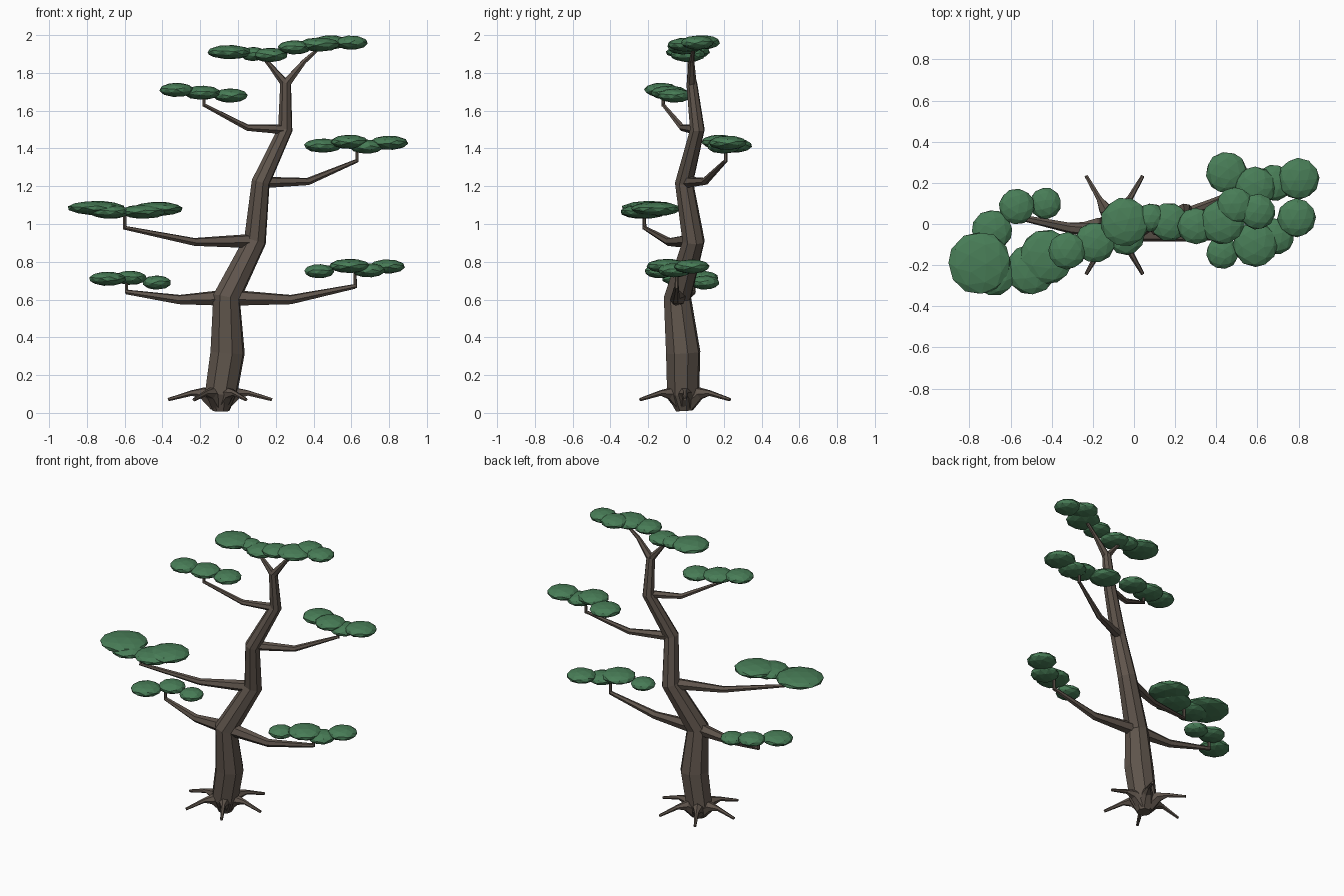
import bpy, bmesh, math
from mathutils import Vector, Matrix


def material(name, rgb):
    m = bpy.data.materials.new(name)
    m.diffuse_color = (*rgb, 1)
    return m


BARK = material("bark", (0.115, 0.09, 0.072))
LEAF = material("foliage", (0.065, 0.205, 0.095))


def finish(name, bm, mat):
    bmesh.ops.recalc_face_normals(bm, faces=bm.faces[:])
    mesh = bpy.data.meshes.new(name)
    bm.to_mesh(mesh)
    bm.free()
    mesh.materials.append(mat)
    ob = bpy.data.objects.new(name, mesh)
    bpy.context.collection.objects.link(ob)
    return ob


def limb(name, pts, sides):
    """Tapered faceted tube through (x, y, z, radius) points, mitred at bends."""
    bm = bmesh.new()
    pos = [Vector(p[:3]) for p in pts]
    segs = [(b - a).normalized() for a, b in zip(pos, pos[1:])]
    side = segs[0].cross(Vector((0.13, 1, 0.21))).normalized()
    rings = []
    for i, p in enumerate(pos):
        t = (segs[max(i - 1, 0)] + segs[min(i, len(segs) - 1)]).normalized()
        side = (side - t * side.dot(t)).normalized()
        up = t.cross(side)
        ring = []
        for k in range(sides):
            a = math.tau * (k + 0.5) / sides
            ring.append(bm.verts.new(p + (side * math.cos(a) + up * math.sin(a)) * pts[i][3]))
        rings.append(ring)
    for a, b in zip(rings, rings[1:]):
        for k in range(sides):
            n = (k + 1) % sides
            bm.faces.new((a[k], a[n], b[n], b[k]))
    bm.faces.new(rings[0])
    bm.faces.new(rings[-1])
    return finish(name, bm, BARK)


def pad(name, clumps):
    """Foliage pad of flattened low-poly balls (x, y, z, radius)."""
    bm = bmesh.new()
    for i, (x, y, z, r) in enumerate(clumps):
        m = (Matrix.Translation((x, y, z)) @ Matrix.Diagonal((r, r, 0.038, 1))
             @ Matrix.Rotation(0.7 * i + x, 4, 'Z') @ Matrix.Rotation(0.4, 4, 'X'))
        bmesh.ops.create_icosphere(bm, subdivisions=2, radius=1, matrix=m)
    return finish(name, bm, LEAF)


# Trunk
limb("trunk", [(-0.09, -0.01, 0.01, 0.045), (-0.09, -0.015, 0.10, 0.088),
               (-0.055, -0.015, 0.32, 0.094), (-0.06, -0.045, 0.61, 0.075),
               (0.09, 0.04, 0.91, 0.061), (0.12, -0.01, 1.22, 0.05),
               (0.25, 0.06, 1.50, 0.04), (0.252, 0.03, 1.75, 0.029)], 8)

# Roots, six around the base
for i in range(6):
    a = math.radians(60 * i)
    c, s = math.cos(a), math.sin(a)
    limb(f"root_{i + 1}", [(-0.095 + c * r, -0.005 + s * r, z, w) for r, z, w in
         ((0.02, 0.05, 0.045), (0.09, 0.105, 0.034), (0.15, 0.105, 0.015), (0.275, 0.07, 0.009))], 6)

# Side branches with an upright twig at the end
branches = {
    "low_left": [(-0.06, -0.04, 0.61, 0.045), (-0.31, -0.02, 0.60, 0.026), (-0.59, 0.04, 0.64, 0.013)],
    "low_right": [(-0.05, -0.04, 0.61, 0.045), (0.28, -0.06, 0.60, 0.026), (0.62, -0.05, 0.67, 0.013)],
    "middle_left": [(0.09, 0.03, 0.91, 0.04), (-0.23, -0.09, 0.905, 0.022), (-0.60, -0.22, 0.98, 0.011)],
    "middle_right": [(0.12, 0.0, 1.22, 0.032), (0.37, 0.10, 1.225, 0.02), (0.63, 0.21, 1.335, 0.01)],
    "high_left": [(0.25, 0.05, 1.50, 0.027), (0.05, -0.02, 1.51, 0.018), (-0.18, -0.12, 1.63, 0.01)],
}
for name, pts in branches.items():
    limb(name + "_branch", pts, 6)
    x, y, z, r = pts[-1]
    limb(name + "_twig", [(x, y, z - 0.008, 0.01), (x, y, z + 0.07, 0.009)], 6)

# Fork at the crown
limb("crown_left_branch", [(0.252, 0.03, 1.74, 0.025), (0.17, 0.02, 1.84, 0.013), (0.12, 0.02, 1.90, 0.009)], 6)
limb("crown_right_branch", [(0.252, 0.03, 1.74, 0.027), (0.35, 0.03, 1.86, 0.014), (0.44, 0.04, 1.94, 0.009)], 6)

# Foliage pads
pad("low_left_foliage", [(-0.69, -0.03, 0.71, 0.10), (-0.57, 0.085, 0.715, 0.088), (-0.43, 0.10, 0.69, 0.078)])
pad("low_right_foliage", [(0.43, -0.14, 0.75, 0.08), (0.59, -0.10, 0.778, 0.11),
                          (0.69, -0.06, 0.755, 0.09), (0.79, 0.03, 0.775, 0.095)])
pad("middle_left_foliage", [(-0.75, -0.19, 1.085, 0.155), (-0.68, -0.24, 1.065, 0.11),
                            (-0.50, -0.22, 1.065, 0.125), (-0.425, -0.16, 1.08, 0.135)])
pad("middle_right_foliage", [(0.45, 0.25, 1.415, 0.102), (0.59, 0.18, 1.435, 0.10),
                             (0.68, 0.20, 1.41, 0.09), (0.80, 0.22, 1.43, 0.102)])
pad("high_left_foliage", [(-0.325, -0.13, 1.71, 0.092), (-0.19, -0.09, 1.695, 0.10), (-0.04, -0.06, 1.68, 0.092)])
pad("crown_left_foliage", [(-0.045, 0.01, 1.91, 0.12), (0.08, 0.03, 1.90, 0.07), (0.17, 0.01, 1.895, 0.095)])
pad("crown_right_foliage", [(0.30, -0.01, 1.935, 0.09), (0.43, 0.01, 1.95, 0.11),
                            (0.49, 0.09, 1.962, 0.09), (0.60, 0.06, 1.96, 0.088)])
